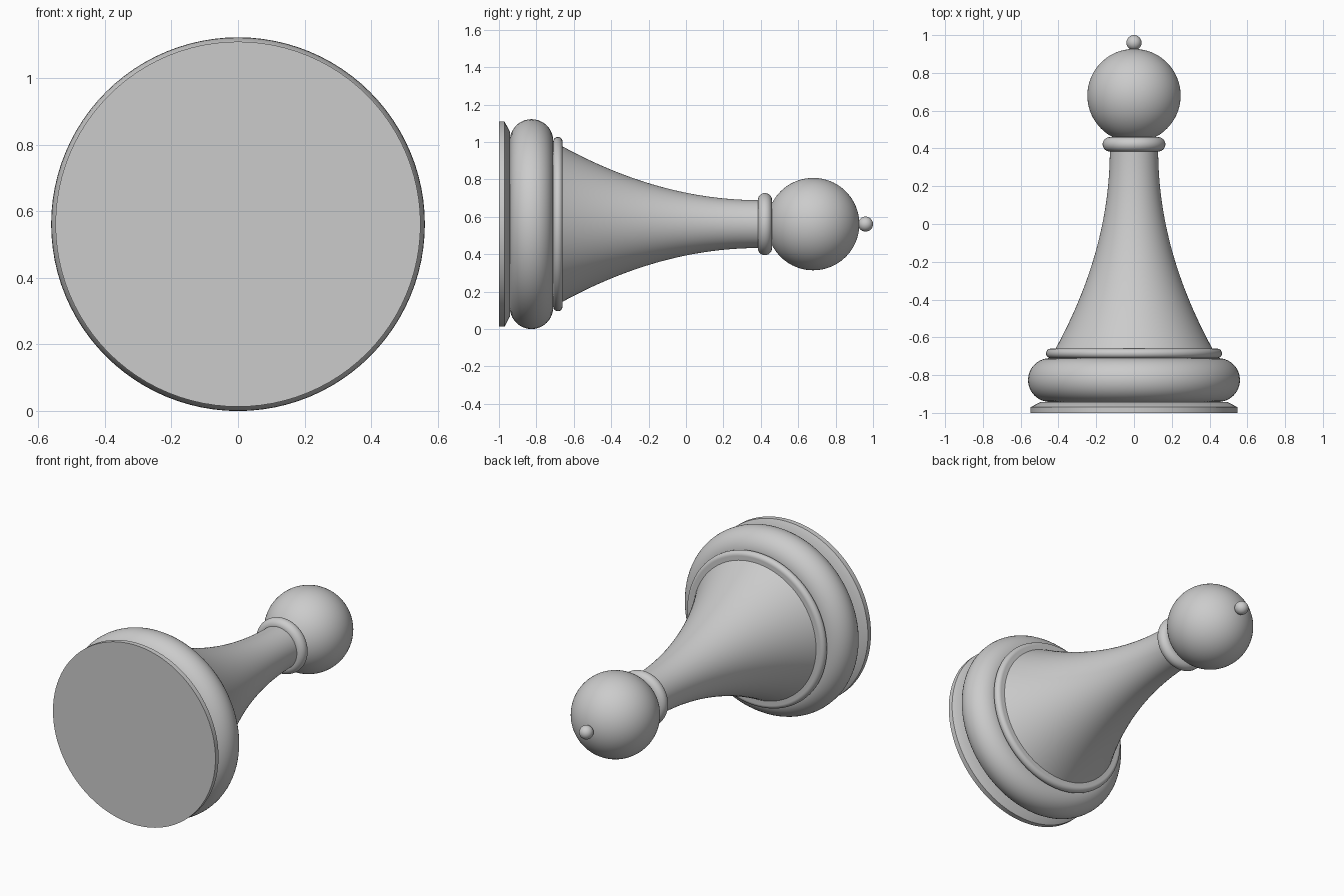
import bpy, bmesh, math
from mathutils import Vector

cube = bpy.data.objects.get("Cube")
if cube:
    bpy.data.objects.remove(cube, do_unlink=True)

AXIS_Z = 0.561   # height of the piece's long axis, which runs along y
SEGMENTS = 96

grey = bpy.data.materials.new("plain grey")
grey.use_nodes = True
colour = (0.6, 0.6, 0.6, 1)
grey.diffuse_color = colour
grey.node_tree.nodes["Principled BSDF"].inputs["Base Color"].default_value = colour


def lathe(name, profile):
    """Turn a profile of (y, radius) points around the long axis."""
    bm = bmesh.new()
    verts = [bm.verts.new((r, y, 0)) for y, r in profile]
    edges = [bm.edges.new(pair) for pair in zip(verts, verts[1:])]
    bmesh.ops.spin(bm, geom=verts + edges, cent=(0, 0, 0), axis=(0, 1, 0),
                   angle=math.tau, steps=SEGMENTS, use_duplicate=False)
    bmesh.ops.remove_doubles(bm, verts=bm.verts, dist=0.0001)
    bmesh.ops.recalc_face_normals(bm, faces=bm.faces)
    mesh = bpy.data.meshes.new(name)
    bm.to_mesh(mesh)
    bm.free()
    mesh.materials.append(grey)
    obj = bpy.data.objects.new(name, mesh)
    obj.location = Vector((0, 0, AXIS_Z))
    bpy.context.collection.objects.link(obj)
    bpy.ops.object.select_all(action='DESELECT')
    obj.select_set(True)
    bpy.context.view_layer.objects.active = obj
    bpy.ops.object.shade_smooth_by_angle(angle=math.radians(30))
    return obj


def rounded_disc(name, y, radius, half, steps=20):
    """Disc with a half-round rim."""
    arc = [math.pi * i / steps for i in range(steps + 1)]
    rim = [(y - half * math.cos(a), radius - half + half * math.sin(a)) for a in arc]
    lathe(name, [(y - half, 0)] + rim + [(y + half, 0)])


def ball(name, y, radius, steps=40):
    arc = [math.pi * i / steps for i in range(steps + 1)]
    lathe(name, [(y - radius * math.cos(a), radius * math.sin(a)) for a in arc])


# Foot plate with a bevelled shoulder
lathe("foot_plate", [(-1, 0), (-1, 0.548), (-0.97, 0.548), (-0.942, 0.495), (-0.942, 0)])

# Wide base cushion and the thin ring above it
rounded_disc("base_cushion", -0.826, 0.561, 0.116)
rounded_disc("base_ring", -0.685, 0.466, 0.025)

# Flared stem
START, END = -0.665, 0.39
flare = [(START + (END - START) * i / 32, 0.128 + 0.29 * (1 - i / 32) ** 2)
         for i in range(33)]
lathe("stem", [(START, 0)] + flare + [(END, 0)])

# Collar, round head and small finial
rounded_disc("collar", 0.422, 0.166, 0.038)
ball("head", 0.68, 0.247)
ball("finial", 0.96, 0.04, 24)
